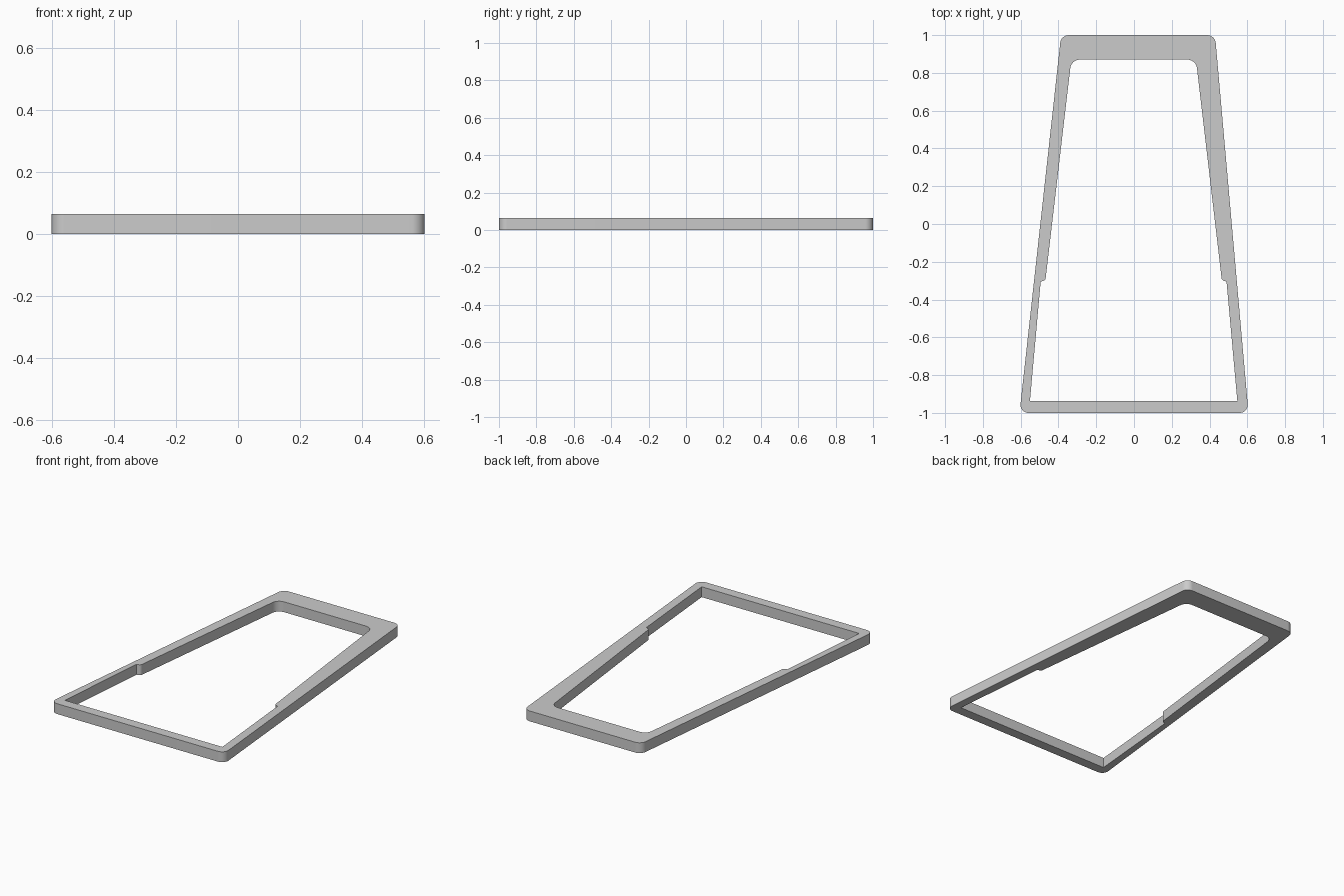
import bpy, bmesh
from math import tan
from mathutils import Vector

if "Cube" in bpy.data.objects:
    bpy.data.objects.remove(bpy.data.objects["Cube"])

HEIGHT = 0.065


def rounded(corners, steps=8):
    """Turn (x, y, radius) corners into a closed outline with arc corners."""
    pts = []
    n = len(corners)
    for i, (x, y, r) in enumerate(corners):
        p = Vector((x, y))
        if r == 0:
            pts.append(p)
            continue
        a = (Vector(corners[i - 1][:2]) - p).normalized()
        b = (Vector(corners[(i + 1) % n][:2]) - p).normalized()
        half = a.angle(b) / 2
        d = r / tan(half)
        centre = p + (a + b).normalized() * (d * d + r * r) ** 0.5
        start, end = p + a * d - centre, p + b * d - centre
        for k in range(steps + 1):
            t = k / steps
            pts.append(centre + start.lerp(end, t).normalized() * r)
    return pts


# Outer outline: tapered, slightly lopsided at the narrow end
outer = [(-0.606, -1, 0.042), (0.606, -1, 0.042),
         (0.429, 1, 0.045), (-0.386, 1, 0.045)]

# Opening: right half, mirrored, with a rounded step in each rail
half = [(0.549, -0.937, 0), (0.492, -0.305, 0),
        (0.467, -0.298, 0.018), (0.33, 0.87, 0.05)]
cx = -0.002
inner = [(cx + x, y, r) for x, y, r in half]
inner += [(cx - x, y, r) for x, y, r in reversed(half)]

# Fill between the outlines and extrude to full height
bm = bmesh.new()
for outline in (outer, inner):
    vs = [bm.verts.new((p.x, p.y, 0)) for p in rounded(outline)]
    for i, v in enumerate(vs):
        bm.edges.new((vs[i - 1], v))
bmesh.ops.triangle_fill(bm, use_beauty=True, use_dissolve=False, edges=bm.edges[:])
ext = bmesh.ops.extrude_face_region(bm, geom=bm.faces[:], use_keep_orig=True)
top = [g for g in ext["geom"] if isinstance(g, bmesh.types.BMVert)]
bmesh.ops.translate(bm, verts=top, vec=(0, 0, HEIGHT))
bmesh.ops.recalc_face_normals(bm, faces=bm.faces[:])

mesh = bpy.data.meshes.new("tapered_frame")
bm.to_mesh(mesh)
bm.free()
frame = bpy.data.objects.new("tapered_frame", mesh)
bpy.context.collection.objects.link(frame)
bpy.context.view_layer.objects.active = frame
frame.select_set(True)
bpy.ops.object.shade_smooth_by_angle(angle=0.5)
